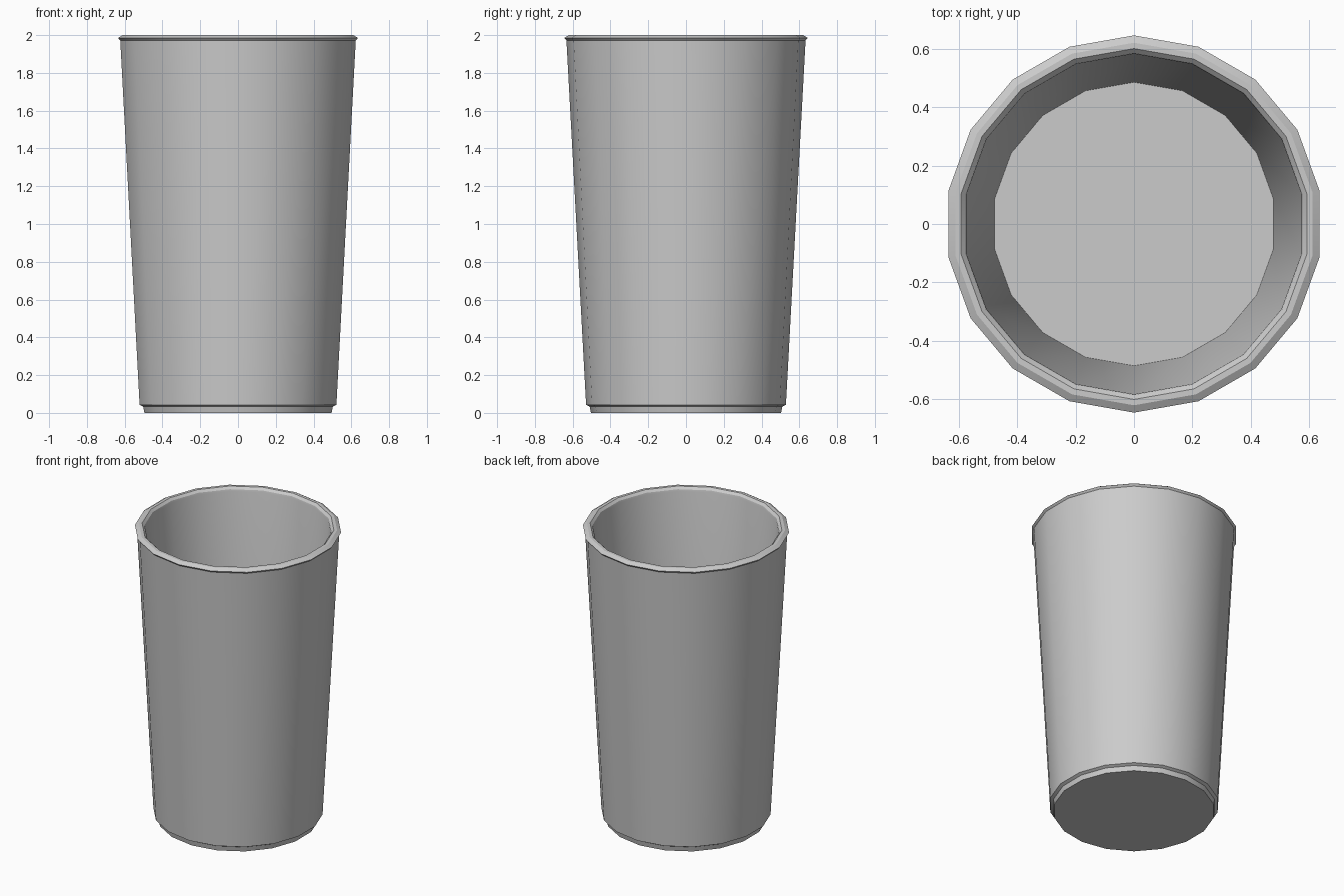
import bpy, bmesh, math

if "Cube" in bpy.data.objects:
    bpy.data.objects.remove(bpy.data.objects["Cube"])

SIDES = 18

# Material
grey = bpy.data.materials.new("light_grey")
grey.diffuse_color = (0.6, 0.6, 0.6, 1)
grey.use_nodes = True
grey.node_tree.nodes["Principled BSDF"].inputs["Base Color"].default_value = grey.diffuse_color

# Cup profile (radius, height): foot, outer wall, rolled rim, inner wall, floor
profile = [(0.503, 0.0), (0.51, 0.033), (0.529, 0.043), (0.633, 1.972),
           (0.645, 1.985), (0.62, 2.0), (0.60, 2.0), (0.585, 1.985),
           (0.582, 1.972), (0.485, 0.08)]

bm = bmesh.new()
rings = []
for r, z in profile:
    ring = []
    for i in range(SIDES):
        a = math.pi / 2 + 2 * math.pi * i / SIDES
        ring.append(bm.verts.new((r * math.cos(a), r * math.sin(a), z)))
    rings.append(ring)
for lo, hi in zip(rings, rings[1:]):
    for i in range(SIDES):
        j = (i + 1) % SIDES
        bm.faces.new((lo[i], lo[j], hi[j], hi[i]))

# Underside and inner floor
bm.faces.new(rings[0][::-1])
bm.faces.new(rings[-1])
bmesh.ops.recalc_face_normals(bm, faces=bm.faces)

mesh = bpy.data.meshes.new("cup")
bm.to_mesh(mesh)
bm.free()
mesh.materials.append(grey)
cup = bpy.data.objects.new("cup", mesh)
bpy.context.collection.objects.link(cup)

# Smooth round the sides, sharp at rim and foot
bpy.context.view_layer.objects.active = cup
cup.select_set(True)
bpy.ops.object.shade_smooth_by_angle(angle=math.radians(30))
